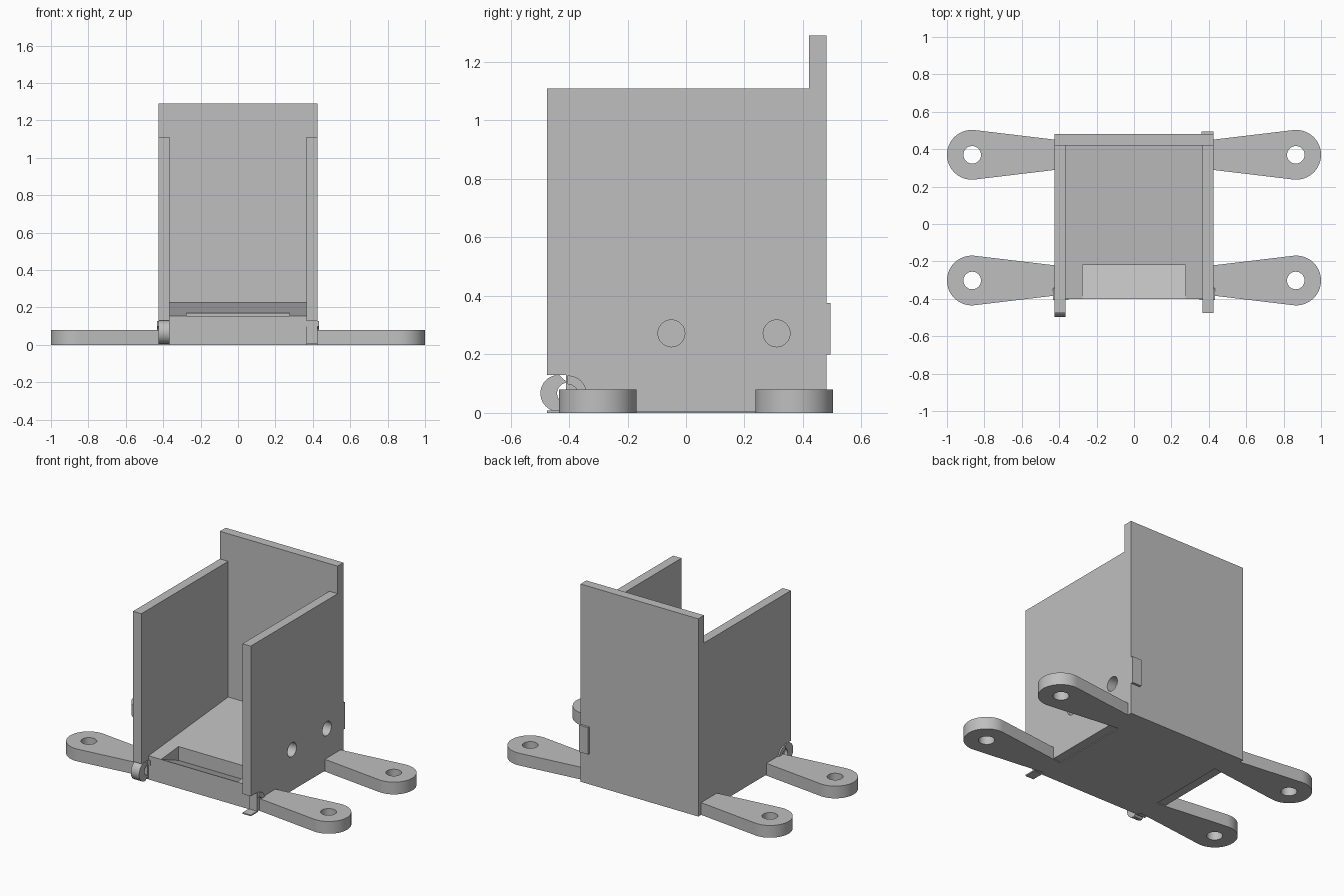
import bpy, bmesh, math
from mathutils import Vector

old = bpy.data.objects.get("Cube")
if old:
    bpy.data.objects.remove(old, do_unlink=True)

grey = bpy.data.materials.new("plain_grey")
grey.use_nodes = True
tone = (0.52, 0.52, 0.52, 1)
grey.diffuse_color = tone
grey.node_tree.nodes["Principled BSDF"].inputs["Base Color"].default_value = tone


def prism(name, points, axis, low, high):
    """Extrude an outline along x (outline in y, z) or along z (outline in x, y)."""
    bm = bmesh.new()
    place = (lambda a, b: (low, a, b)) if axis == "x" else (lambda a, b: (a, b, low))
    face = bm.faces.new([bm.verts.new(place(a, b)) for a, b in points])
    move = Vector((high - low, 0, 0) if axis == "x" else (0, 0, high - low))
    out = bmesh.ops.extrude_face_region(bm, geom=[face])
    bmesh.ops.translate(bm, vec=move,
                        verts=[g for g in out["geom"] if isinstance(g, bmesh.types.BMVert)])
    bmesh.ops.recalc_face_normals(bm, faces=bm.faces[:])
    mesh = bpy.data.meshes.new(name)
    bm.to_mesh(mesh)
    bm.free()
    mesh.materials.append(grey)
    obj = bpy.data.objects.new(name, mesh)
    bpy.context.collection.objects.link(obj)
    return obj


def box(name, x0, x1, y0, y1, z0, z1):
    return prism(name, [(y0, z0), (y1, z0), (y1, z1), (y0, z1)], "x", x0, x1)


def arc(a, b, radius, start, end, steps=24):
    turns = [math.radians(start + (end - start) * i / steps) for i in range(steps + 1)]
    return [(a + radius * math.cos(t), b + radius * math.sin(t)) for t in turns]


def activate(obj):
    bpy.ops.object.select_all(action="DESELECT")
    obj.select_set(True)
    bpy.context.view_layer.objects.active = obj


def cut(obj, cutter):
    cutter.hide_render = True
    mod = obj.modifiers.new("cut", "BOOLEAN")
    mod.object = cutter
    mod.operation = "DIFFERENCE"
    mod.solver = "EXACT"
    activate(obj)
    bpy.ops.object.modifier_apply(modifier=mod.name)
    bpy.data.objects.remove(cutter, do_unlink=True)


def smooth(obj):
    activate(obj)
    bpy.ops.object.shade_smooth_by_angle(angle=math.radians(30))


IN, OUT = 0.365, 0.425
FRONT, BACK = -0.475, 0.42

# Sloping floor with a ramped pocket at the front
floor = prism("floor", [(-0.4, 0), (BACK, 0), (BACK, 0.225), (-0.4, 0.155)], "x", -IN, IN)
cut(floor, prism("pocket_cutter", [(-0.45, 0.176), (-0.22, 0.08), (-0.22, 0.3), (-0.45, 0.3)],
                 "x", -0.275, 0.275))

# Tall back panel and the small tab behind it
box("back_panel", -OUT, OUT, BACK, 0.48, 0, 1.29)
box("back_tab", 0.36, OUT, 0.48, 0.495, 0.2, 0.375)

# Side walls, stepped back at the lower front
outline = [(-0.41, 0.005), (BACK, 0.005), (BACK, 1.11), (FRONT, 1.11), (FRONT, 0.13), (-0.41, 0.13)]
prism("right_wall", outline, "x", -OUT, -IN)
left_wall = prism("left_wall", outline, "x", IN, OUT)
for y in (-0.05, 0.31):
    cut(left_wall, prism("hole_cutter", arc(y, 0.272, 0.046, 0, 350, 35), "x", 0.3, 0.5))
smooth(left_wall)

# Four tapered legs with round mounting holes
for side, sx in (("left", 1), ("right", -1)):
    for end, cy in (("front", -0.302), ("back", 0.37)):
        tip = [(sx * x, y) for x, y in arc(0.867, cy, 0.133, -97, 97, 40)]
        root = [(sx * IN, cy + 0.074), (sx * IN, cy - 0.074)]
        leg = prism(end + "_" + side + "_leg", tip + root, "z", 0, 0.08)
        cut(leg, prism("hole_cutter", arc(sx * 0.865, cy, 0.047, 0, 350, 35), "z", -0.1, 0.2))
        smooth(leg)

# Curved clips at the lower front corners
for side, sx in (("left", 1), ("right", -1)):
    x0, x1 = sorted((sx * 0.35, sx * 0.434))
    clip = arc(-0.405, 0.062, 0.066, 0, 90, 12) + arc(-0.405, 0.062, 0.036, 90, 0, 12)
    smooth(prism(side + "_clip", clip, "x", x0, x1))
hook = arc(-0.435, 0.067, 0.063, 90, 270) + arc(-0.405, 0.067, 0.036, 270, 90)
smooth(prism("right_hook", hook, "x", -OUT, -IN))
box("left_foot", IN, OUT, FRONT, -0.4, 0, 0.008)
